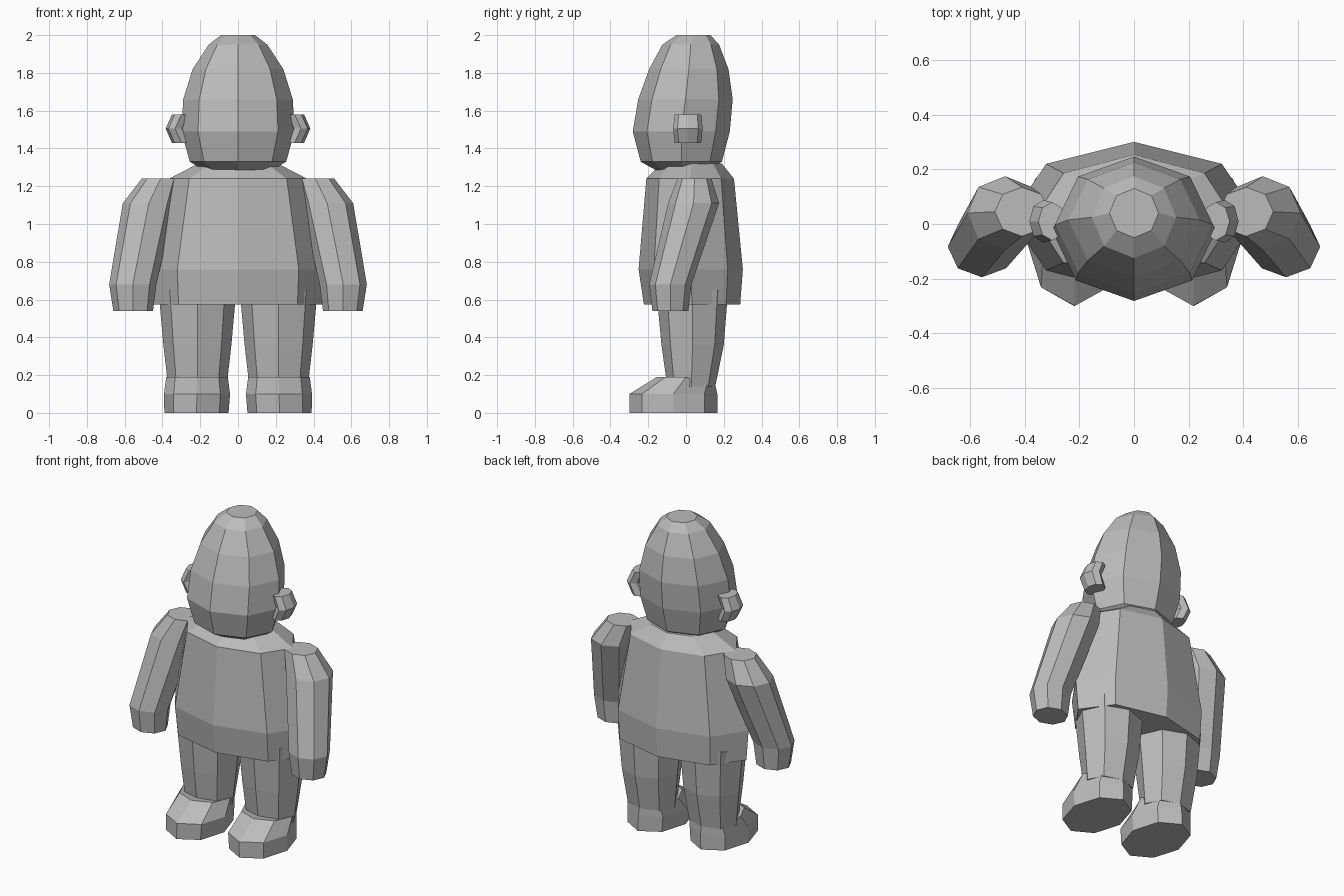
import bpy, bmesh, math

grey = bpy.data.materials.new("plain grey")
grey.diffuse_color = (0.5, 0.5, 0.5, 1)


def loft(name, rings, side=1, sides=8, back_drop=0.0):
    """Closed faceted skin over elliptical rings (cx, cy, z, rx, ry), bottom to top."""
    bm = bmesh.new()
    loops = []
    for i, (cx, cy, z, rx, ry) in enumerate(rings):
        loop = []
        for k in range(sides):
            a = 2 * math.pi * k / sides
            drop = back_drop if i == len(rings) - 1 and math.sin(a) > 0.1 else 0
            loop.append(bm.verts.new((side * (cx + rx * math.cos(a)),
                                      cy + ry * math.sin(a), z - drop)))
        loops.append(loop)
    for lo, hi in zip(loops, loops[1:]):
        for k in range(sides):
            n = (k + 1) % sides
            bm.faces.new((lo[k], lo[n], hi[n], hi[k]))
    bm.faces.new(loops[0])
    bm.faces.new(loops[-1])
    bmesh.ops.recalc_face_normals(bm, faces=bm.faces)
    mesh = bpy.data.meshes.new(name)
    bm.to_mesh(mesh)
    bm.free()
    mesh.materials.append(grey)
    obj = bpy.data.objects.new(name, mesh)
    bpy.context.collection.objects.link(obj)
    return obj


# Tall egg-shaped head
loft("head", [(0, -0.02, 1.285, 0.18, 0.14), (0, -0.025, 1.33, 0.255, 0.215),
              (0, -0.025, 1.49, 0.30, 0.257), (0, -0.003, 1.66, 0.29, 0.25),
              (0, 0.015, 1.82, 0.24, 0.21), (0, 0.025, 1.95, 0.155, 0.15),
              (0, 0.04, 2.0, 0.09, 0.09)])

# Wide torso
loft("torso", [(0, 0.032, 0.575, 0.445, 0.255), (0, 0.025, 0.76, 0.455, 0.276),
               (0, 0.022, 1.24, 0.365, 0.232), (0, 0.03, 1.32, 0.21, 0.16)])

for label, s in (("right", 1), ("left", -1)):
    # Bent ear
    loft("ear_" + label, [(0.30, 0.01, 1.43, 0.05, 0.07), (0.333, 0.01, 1.505, 0.05, 0.078),
                          (0.30, 0.01, 1.58, 0.05, 0.07)], s)
    # Arm swinging out and forward
    loft("arm_" + label, [(0.555, -0.083, 0.54, 0.105, 0.095), (0.557, -0.083, 0.68, 0.125, 0.112),
                          (0.472, 0.04, 1.11, 0.138, 0.135), (0.41, 0.045, 1.24, 0.10, 0.09)], s)
    # Tapered leg
    loft("leg_" + label, [(0.215, 0.028, 0.14, 0.155, 0.127), (0.215, 0.035, 0.36, 0.18, 0.165),
                          (0.215, 0.033, 0.65, 0.206, 0.19)], s)
    # Foot with sloping toe and lower heel
    loft("foot_" + label, [(0.22, -0.067, 0.0, 0.17, 0.233), (0.217, -0.067, 0.10, 0.175, 0.233),
                           (0.217, 0.0, 0.19, 0.163, 0.155)], s, back_drop=0.042)
